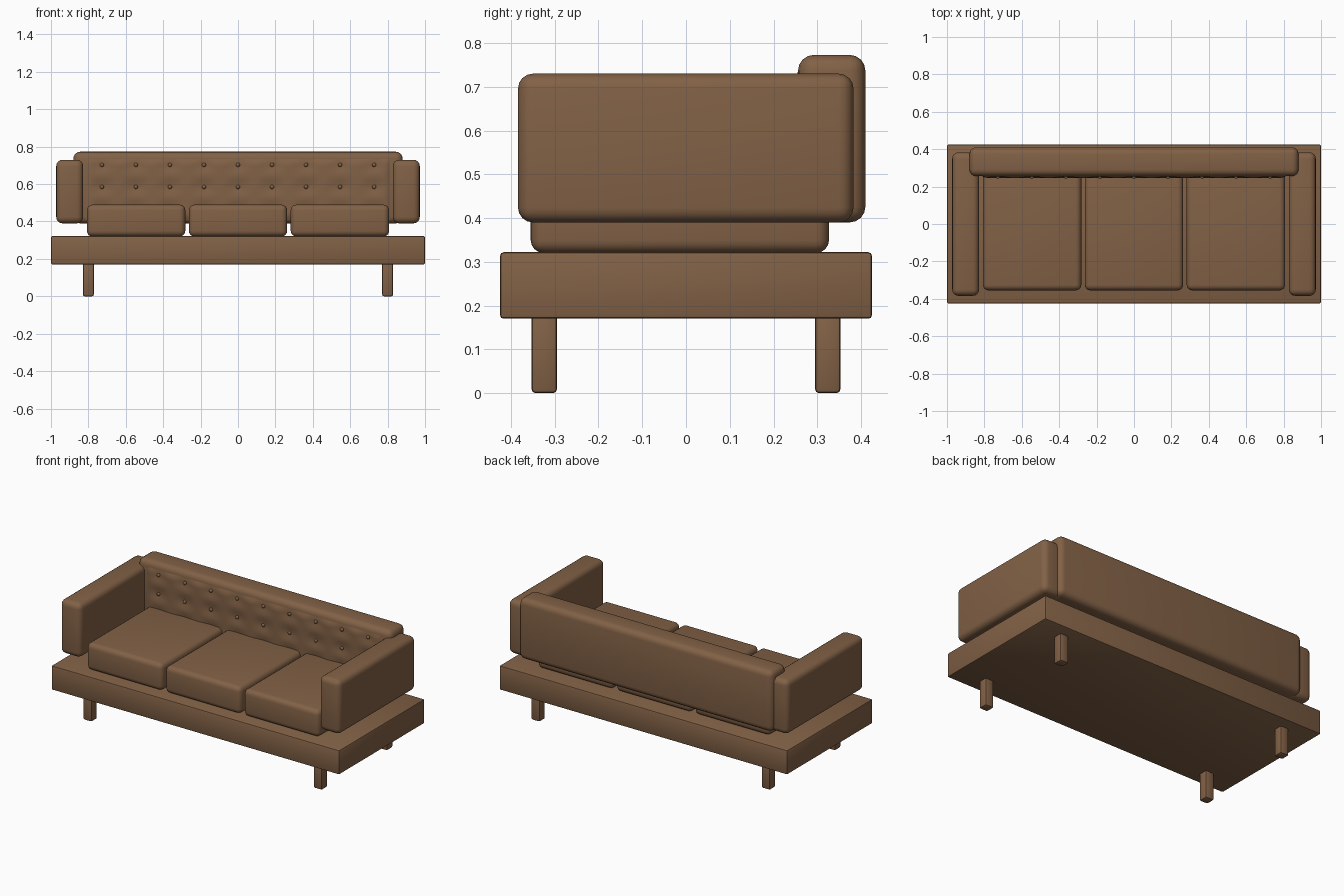
import bpy, bmesh, math
from mathutils import Matrix

if "Cube" in bpy.data.objects:
    bpy.data.objects.remove(bpy.data.objects["Cube"])

leather = bpy.data.materials.new("brown leather")
leather.diffuse_color = (0.223, 0.120, 0.061, 1)
leather.use_nodes = True
leather.node_tree.nodes["Principled BSDF"].inputs["Base Color"].default_value = leather.diffuse_color


def finish(name, bm, angle=40):
    me = bpy.data.meshes.new(name)
    bm.to_mesh(me)
    bm.free()
    me.materials.append(leather)
    ob = bpy.data.objects.new(name, me)
    bpy.context.collection.objects.link(ob)
    bpy.ops.object.select_all(action='DESELECT')
    ob.select_set(True)
    bpy.context.view_layer.objects.active = ob
    bpy.ops.object.shade_smooth_by_angle(angle=math.radians(angle))
    return ob


def rounded_box(name, x, y, z, radius, segments=4):
    """Box from (min, max) ranges with rounded edges."""
    bm = bmesh.new()
    bmesh.ops.create_cube(bm, size=1)
    for v in bm.verts:
        for i, (lo, hi) in enumerate((x, y, z)):
            v.co[i] = lo if v.co[i] < 0 else hi
    bmesh.ops.bevel(bm, geom=bm.edges[:], offset=radius, segments=segments,
                    profile=0.5, affect='EDGES')
    return finish(name, bm)


# Base platform
rounded_box("base", (-1, 1), (-0.425, 0.425), (0.17, 0.322), 0.008, 2)

# Legs
for sx, side in ((-1, "left"), (1, "right")):
    for sy, end in ((-1, "front"), (1, "back")):
        cx, cy = sx * 0.8, sy * 0.324
        rounded_box(f"{end}_{side}_leg", (cx - 0.029, cx + 0.029),
                    (cy - 0.029, cy + 0.029), (0, 0.18), 0.009, 2)
    # Armrest
    x0, x1 = sorted((sx * 0.828, sx * 0.972))
    rounded_box(f"{side}_arm", (x0, x1), (-0.384, 0.383), (0.39, 0.73), 0.034)

# Seat cushions
for i, side in enumerate(("left", "middle", "right")):
    cx = (i - 1) * 0.545
    rounded_box(f"{side}_seat_cushion", (cx - 0.263, cx + 0.263),
                (-0.355, 0.327), (0.32, 0.49), 0.03)

# Backrest
rounded_box("backrest", (-0.88, 0.88), (0.256, 0.41), (0.39, 0.773), 0.036)

# Tufted front of the backrest: a grid dimpled at each button
PX, PZ = 0.182, 0.118
Z_TOP = 0.703
bm = bmesh.new()
bmesh.ops.create_grid(bm, x_segments=90, y_segments=24, size=1)
for v in bm.verts:
    x, z = v.co.x * 0.815, 0.572 + v.co.y * 0.165
    edge = min(0.815 - abs(x), 0.165 - abs(z - 0.572))
    fade = min(1, edge / 0.025)
    dimple = (0.5 + 0.5 * math.cos(2 * math.pi * x / PX)) \
        * (0.5 + 0.5 * math.cos(2 * math.pi * (z - Z_TOP) / PZ))
    v.co = (x, 0.257 - fade * (0.011 - 0.008 * dimple), z)
bmesh.ops.recalc_face_normals(bm, faces=bm.faces[:])
if sum(f.normal.y for f in bm.faces) > 0:
    bmesh.ops.reverse_faces(bm, faces=bm.faces[:])
finish("tufted_panel", bm, 60)

# Buttons
bm = bmesh.new()
for row in range(3):
    for col in range(-4, 5):
        place = Matrix.Translation((col * PX, 0.251, Z_TOP - row * PZ)) \
            @ Matrix.Diagonal((1, 0.8, 1, 1))
        bmesh.ops.create_uvsphere(bm, u_segments=12, v_segments=8,
                                  radius=0.011, matrix=place)
finish("buttons", bm, 60)
